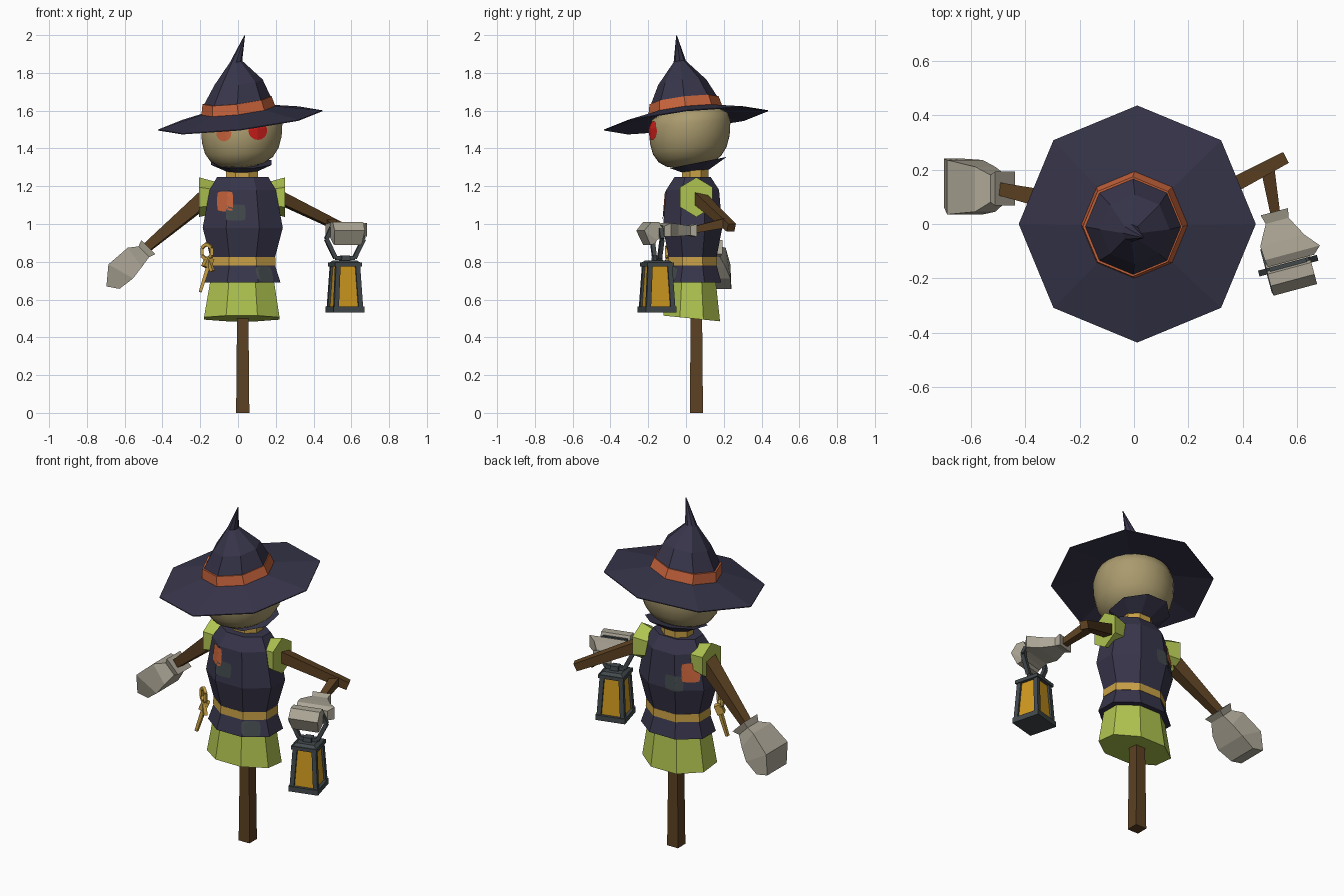
import bpy, bmesh, math
from mathutils import Vector as V
from mathutils.bvhtree import BVHTree

if "Cube" in bpy.data.objects:
    bpy.data.objects.remove(bpy.data.objects["Cube"])


def material(name, hexcol):
    m = bpy.data.materials.new(name)
    srgb = [int(hexcol[i:i + 2], 16) / 255 for i in (0, 2, 4)]
    m.diffuse_color = [((c + .055) / 1.055) ** 2.4 if c > .04 else c / 12.92 for c in srgb] + [1]
    m.use_nodes = True
    m.node_tree.nodes["Principled BSDF"].inputs["Base Color"].default_value = m.diffuse_color
    return m


NAVY = material("navy_cloth", "37354A")
ORANGE = material("orange_cloth", "C8643C")
GREEN = material("green_cloth", "AFC350")
BURLAP = material("burlap", "AA9B6E")
RED = material("red_button", "D2201C")
WOOD = material("brown_wood", "5C4122")
GREY = material("grey_glove", "ACA696")
ROPE = material("ochre_rope", "C8A046")
SLATE = material("slate_metal", "42494C")
AMBER = material("amber_glass", "D09A20")


def finish(name, bm, mat, smooth=False):
    me = bpy.data.meshes.new(name)
    bm.to_mesh(me)
    bm.free()
    me.materials.append(mat)
    for p in me.polygons:
        p.use_smooth = smooth
    ob = bpy.data.objects.new(name, me)
    bpy.context.collection.objects.link(ob)
    return ob


def build(name, lofts, mat, smooth=False):
    """One object from closed lofts; each loft is a list of rings of points."""
    bm = bmesh.new()
    for rings in lofts:
        vs = [[bm.verts.new(p) for p in r] for r in rings]
        n = len(vs[0])
        for a, b in zip(vs, vs[1:]):
            for i in range(n):
                bm.faces.new((a[i], a[(i + 1) % n], b[(i + 1) % n], b[i]))
        bm.faces.new(vs[0][::-1])
        bm.faces.new(vs[-1])
    bmesh.ops.recalc_face_normals(bm, faces=bm.faces)
    return finish(name, bm, mat, smooth)


def ring(x, y, z, ax, ay=None, n=8, rot=0, tx=0, ty=0):
    """Polygon with flat-to-centre sizes ax, ay, turned by rot degrees, sloped by tx, ty."""
    ay = ay or ax
    k, r = 1 / math.cos(math.pi / n), math.radians(rot)
    out = []
    for i in range(n):
        a = 2 * math.pi * (i + .5) / n
        u, v = ax * k * math.cos(a), ay * k * math.sin(a)
        dx, dy = u * math.cos(r) - v * math.sin(r), u * math.sin(r) + v * math.cos(r)
        out.append(V((x + dx, y + dy, z + tx * dx + ty * dy)))
    return out


def beam(pts, w0, w1=None):
    """Square lofts along a path."""
    w1 = w1 or w0
    pts, out = [V(p) for p in pts], []
    for p, q in zip(pts, pts[1:]):
        d = (q - p).normalized()
        s = d.cross(V((0, 0, 1)) if abs(d.z) < .95 else V((0, 1, 0))).normalized()
        t = d.cross(s)
        out.append([[c + (s * i + t * j) * w / 2 for i, j in ((-1, -1), (1, -1), (1, 1), (-1, 1))]
                    for c, w in ((p, w0), (q, w1))])
    return out


def decal(name, target, centre, out, w, h, mat, square=True):
    """Thin patch draped over the target surface."""
    me = target.data
    tree = BVHTree.FromPolygons([v.co for v in me.vertices], [p.vertices[:] for p in me.polygons])
    c, d = V(centre), V(out).normalized()
    side = V((0, 0, 1)).cross(d)
    bm, n, last = bmesh.new(), 16, None

    def drop(s, t):
        start = c + side * s * w / 2 + V((0, 0, 1)) * t * h / 2 + d * .5
        hit = tree.ray_cast(start, -d)[0]
        return bm.verts.new((hit or start - d * .35) + d * .006)
    mid = drop(0, 0)
    for k in (.25, .5, .75, 1):
        cur = []
        for i in range(n):
            a = 2 * math.pi * i / n
            x, y = math.cos(a), math.sin(a)
            f = k / max(abs(x), abs(y), .78) if square else k
            cur.append(drop(x * f, y * f))
        for i in range(n):
            j = (i + 1) % n
            bm.faces.new((last[i], cur[i], cur[j], last[j]) if last else (mid, cur[i], cur[j]))
        last = cur
    finish(name, bm, mat)


# pole, skirt and tunic
CX, CY = .025, .035
build("pole", [[ring(.025, .055, 0, .035, n=4), ring(.025, .055, .75, .028, n=4)]], WOOD)
build("skirt", [[ring(.02, .03, .5, .2, .15, ty=-.1), ring(.022, .03, .72, .165, .125)]], GREEN)
tunic = build("tunic", [[ring(CX, CY, z, a, b) for z, a, b in (
    (.69, .2, .152), (.80, .165, .122), (.98, .212, .157), (1.18, .175, .14), (1.25, .135, .095))]], NAVY)
build("belt", [[ring(CX, CY, .78, .175, .13), ring(CX, CY, .825, .172, .128)]], ROPE)
build("neck_rope", [[ring(.022, .05, 1.245, .085, .07), ring(.022, .05, 1.295, .085, .07)]], ROPE)
build("collar", [[ring(.02, .05, 1.28, .08, .07, ty=.1), ring(.018, .065, 1.325, .16, .15, ty=.2)]], NAVY)

# rope knot hanging from the belt
loop = [(-.165 + .03 * math.sin(a), -.085 - .02 * math.sin(a), .853 + .042 * math.cos(a))
        for a in [i * math.pi / 3 for i in range(7)]]
build("belt_knot", beam(loop, .016) + beam([(-.15, -.08, .82), (-.17, -.09, .77)], .04)
      + beam([(-.15, -.09, .80), (-.2, -.1, .64)], .022, .016)
      + beam([(-.16, -.09, .82), (-.135, -.11, .75)], .02), ROPE)

# cloth patches
decal("front_patch_orange", tunic, (-.068, 0, 1.12), (0, -1, 0), .085, .105, ORANGE)
decal("front_patch_slate", tunic, (-.012, 0, 1.06), (0, -1, 0), .105, .085, SLATE)
decal("back_patch_orange", tunic, (-.02, .03, 1.08), (-.7, .7, 0), .1, .105, ORANGE)
decal("back_patch_slate", tunic, (.04, .09, 1.02), (-.7, .7, 0), .09, .085, SLATE)
decal("hem_patch_slate", tunic, (.03, .03, .735), (.7, -.7, 0), .1, .08, SLATE)

# head with button eyes
head = build("head", [[ring(.02, .02, z, r, n=24, tx=.08, ty=.1) for z, r in (
    (1.305, .08), (1.318, .125), (1.345, .165), (1.39, .195), (1.45, .211), (1.52, .215),
    (1.57, .2), (1.6, .15))]], BURLAP, smooth=True)
decal("right_eye", head, (.105, 0, 1.495), (0, -1, 0), .1, .1, RED, square=False)
decal("left_eye", head, (-.075, 0, 1.48), (0, -1, 0), .08, .085, ORANGE, square=False)

# pointed hat, leaning to the front left with a bent tip
T = dict(rot=22.5, tx=.117, ty=.117)
build("hat", [[ring(x, y, z, r, **T) for x, y, z, r in (
    (.01, 0, 1.585, .16), (.012, 0, 1.546, .402), (.012, 0, 1.551, .402), (.005, -.005, 1.603, .172),
    (-.003, -.01, 1.655, .162), (.003, -.02, 1.75, .118), (-.01, -.033, 1.86, .03), (.035, -.05, 1.998, .002))]], NAVY)
build("hat_band", [[ring(.002, -.003, 1.6, .181, **T), ring(-.005, -.01, 1.655, .169, **T)]], ORANGE)


# sleeves: short six-sided flares on both sides
def sleeve(s):
    def cut(x, r, z):
        return [V((x, .055 + .95 * r * math.sin(a), z + r * math.cos(a)))
                for a in [i * math.pi / 3 for i in range(6)]]
    return [cut(.022 + s * .13, .08, 1.14), cut(.022 + s * .228, .105, 1.142)]


build("left_sleeve", [sleeve(-1)], GREEN)
build("right_sleeve", [sleeve(1)], GREEN)

# wooden arms, the right one forked
build("left_arm", beam([(-.14, .05, 1.165), (-.5, .13, .86)], .085, .045), WOOD)
build("right_arm", beam([(.17, .04, 1.165), (.55, .24, .98)], .065, .045), WOOD)
build("right_arm_branch", beam([(.49, .205, 1.005), (.52, .03, .967)], .05, .035), WOOD)


# gloves: stations give an upper and lower profile point and a width range
def glove(o, u, v, w, stations):
    o, u, v, w = V(o), V(u).normalized(), V(v).normalized(), V(w).normalized()
    return [[o + u * a + w * b + v * v0, o + u * a + w * b + v * v1,
             o + u * c + w * d + v * v1, o + u * c + w * d + v * v0]
            for a, b, c, d, v0, v1 in stations]


build("left_glove", [glove((-.474, .13, .878), (-1, 0, -1), (0, 1, 0), (-1, 0, 1), (
    (0, .052, 0, -.052, -.062, .062), (.035, .04, .035, -.04, -.05, .05),
    (.08, .075, .1, -.05, -.085, .08), (.215, .085, .175, -.06, -.095, .105),
    (.305, .01, .265, -.048, -.07, .11)))], GREY)
HAND = ((.515, .045, .965), (.259, -.966, 0), (.966, .259, 0), (0, 0, 1))
build("right_glove", [
    glove(*HAND, ((0, .035, 0, -.032, -.052, .052), (.035, .025, .035, -.025, -.042, .045),
                  (.11, .035, .11, -.03, -.083, .085), (.163, .04, .163, -.03, -.08, .13),
                  (.19, .025, .19, -.03, -.075, .1))),
    glove(*HAND, ((.215, .045, .18, -.03, -.083, .083), (.26, .045, .21, -.04, -.083, .083),
                  (.297, 0, .228, -.05, -.083, .083), (.262, -.075, .235, -.07, -.075, .075)))], GREY)

# lantern hanging from the right hand
LX, LY, ROT = .566, -.153, 15


def local(x, y, z):
    r = math.radians(ROT)
    return (LX + x * math.cos(r) - y * math.sin(r), LY + x * math.sin(r) + y * math.cos(r), z)


def plate(z0, z1, a, b):
    return [ring(LX, LY, z0, a, n=4, rot=ROT), ring(LX, LY, z1, b, n=4, rot=ROT)]


build("lantern_glass", [plate(.55, .79, .068, .054)], AMBER)
posts = []
for sx in (-1, 1):
    for sy in (-1, 1):
        foot, top = [(LX, LY, z, a) for z, a in ((.55, .067), (.79, .053))]
        rings = []
        for x, y, z, a in (foot, top):
            px, py, _ = local(sx * a, sy * a, z)
            rings.append(ring(px, py, z, .0125, n=4, rot=ROT))
        posts.append(rings)
build("lantern_frame", [plate(.532, .562, .084, .084), plate(.775, .795, .073, .073),
                        plate(.795, .808, .068, .05), plate(.805, .832, .025, .022)] + posts, SLATE)
build("lantern_handle", beam([local(x, 0, z) for x, z in (
    (-.015, .82), (-.052, .82), (-.102, .92), (-.07, .985), (.07, .985), (.102, .92), (.052, .82), (.015, .82))], .022), SLATE)
